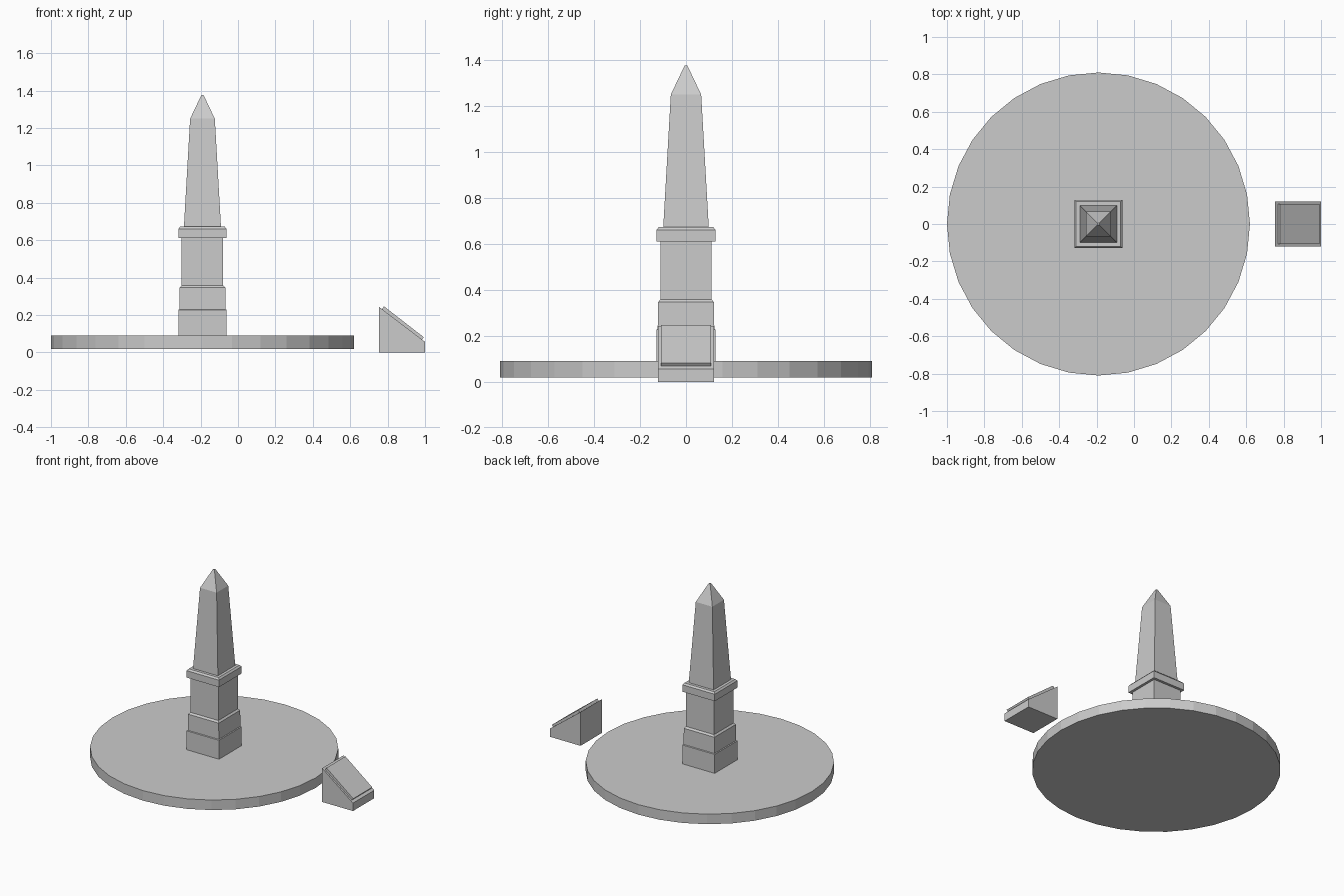
import bpy, bmesh, math

if "Cube" in bpy.data.objects:
    bpy.data.objects.remove(bpy.data.objects["Cube"])

CX = -0.19  # monument axis


def make_object(name, bm):
    bmesh.ops.recalc_face_normals(bm, faces=bm.faces)
    mesh = bpy.data.meshes.new(name)
    bm.to_mesh(mesh)
    bm.free()
    obj = bpy.data.objects.new(name, mesh)
    bpy.context.collection.objects.link(obj)
    return obj


def square_stack(name, profile):
    """Loft square rings given as (half width, z)."""
    bm = bmesh.new()
    rings = [[bm.verts.new((CX + sx * h, sy * h, z))
              for sx, sy in ((-1, -1), (1, -1), (1, 1), (-1, 1))]
             for h, z in profile]
    for a, b in zip(rings, rings[1:]):
        for i in range(4):
            j = (i + 1) % 4
            bm.faces.new((a[i], a[j], b[j], b[i]))
    bm.faces.new(rings[0])
    bm.faces.new(rings[-1])
    return make_object(name, bm)


def side_prism(name, points, half_y):
    """Extrude an x-z outline symmetrically along y."""
    bm = bmesh.new()
    a, b = ([bm.verts.new((x, y, z)) for x, z in points] for y in (-half_y, half_y))
    n = len(points)
    for i in range(n):
        j = (i + 1) % n
        bm.faces.new((a[i], a[j], b[j], b[i]))
    bm.faces.new(a)
    bm.faces.new(b)
    return make_object(name, bm)


# Round ground slab
bpy.ops.mesh.primitive_cylinder_add(vertices=32, radius=0.81, depth=0.072,
                                    location=(CX, 0, 0.056))
bpy.context.object.name = "round_slab"

# Stepped pedestal with cornice
square_stack("pedestal", [
    (0.129, 0.09), (0.129, 0.228), (0.123, 0.231), (0.122, 0.347),
    (0.111, 0.359), (0.111, 0.611), (0.129, 0.611), (0.129, 0.661), (0.119, 0.673)])

# Tapered obelisk with pointed cap
square_stack("obelisk", [(0.099, 0.672), (0.066, 1.25), (0.006, 1.376)])

# Sloped plaque stand and its raised panel
side_prism("plaque_stand", [(0.755, 0), (1.0, 0), (1.0, 0.057), (0.755, 0.243)], 0.121)
side_prism("plaque_panel", [(0.768, 0.228), (0.981, 0.066), (0.993, 0.082), (0.78, 0.247)], 0.108)
